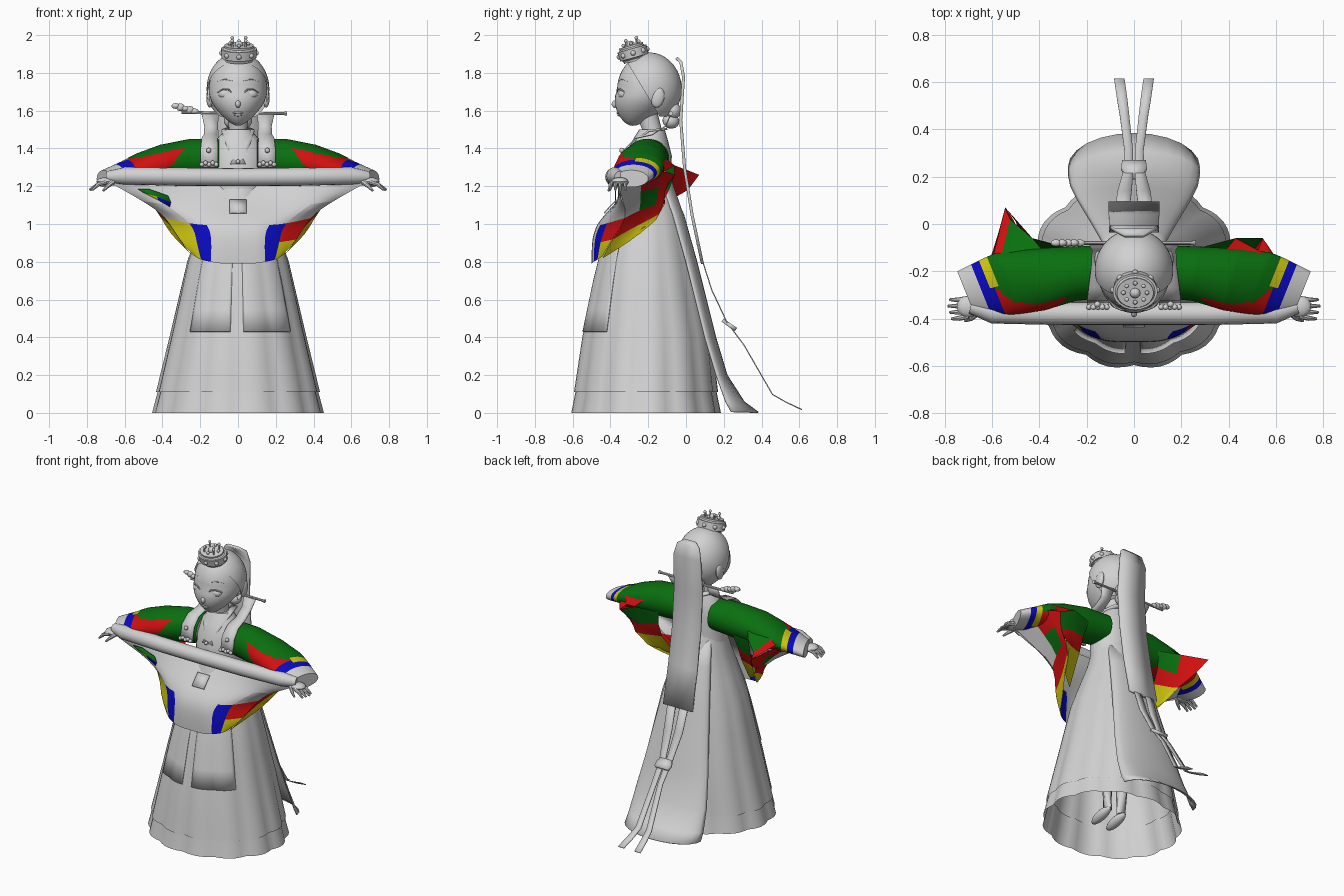
import bpy, bmesh, math
from mathutils import Vector, Matrix

if bpy.data.objects.get("Cube"):
    bpy.data.objects.remove(bpy.data.objects["Cube"])


def material(name, rgb):
    m = bpy.data.materials.new(name)
    m.use_nodes = True
    m.diffuse_color = (*rgb, 1)
    m.node_tree.nodes["Principled BSDF"].inputs["Base Color"].default_value = (*rgb, 1)
    return m


MATS = [material("plain_grey", (.64, .64, .64)), material("green_silk", (.003, .16, .005)),
        material("red_silk", (.64, .005, .005)), material("yellow_silk", (.64, .58, .005)),
        material("blue_silk", (.003, .003, .55))]


def finish(name, bm):
    bmesh.ops.recalc_face_normals(bm, faces=bm.faces)
    me = bpy.data.meshes.new(name)
    for m in MATS:
        me.materials.append(m)
    bm.to_mesh(me)
    bm.free()
    me.shade_smooth()
    me.set_sharp_from_angle(angle=math.radians(40))
    ob = bpy.data.objects.new(name, me)
    bpy.context.collection.objects.link(ob)
    return ob


def loft(name, rows, closed=True, caps=False, colours=None, soft=0, thick=0):
    """Skin rows of points; colours gives one material letter per cell."""
    bm = bmesh.new()
    vs = [[bm.verts.new(p) for p in row] for row in rows]
    n = len(rows[0])
    for i in range(len(rows) - 1):
        for j in range(n if closed else n - 1):
            k = (j + 1) % n
            f = bm.faces.new((vs[i][j], vs[i][k], vs[i + 1][k], vs[i + 1][j]))
            if colours:
                f.material_index = "wgryb".index(colours[i][j])
    if caps:
        bm.faces.new(vs[0])
        bm.faces.new(vs[-1])
    ob = finish(name, bm)
    if soft:
        mod = ob.modifiers.new("soften", "SUBSURF")
        mod.levels = mod.render_levels = soft
        mod.boundary_smooth = "PRESERVE_CORNERS"
    if thick:
        ob.modifiers.new("thickness", "SOLIDIFY").thickness = thick
    return ob


def flip(rows, s):
    return [[(s * x, y, z) for x, y, z in r] for r in rows]


def ring(c, rx, ry, z, n=24):
    return [(rx * math.cos(t), c + ry * math.sin(t), z)
            for t in (math.tau * i / n for i in range(n))]


def tube(name, path, radii, n=10):
    path = [Vector(p) for p in path]
    rows = []
    for i, p in enumerate(path):
        d = (path[min(i + 1, len(path) - 1)] - path[max(i - 1, 0)]).normalized()
        side = d.cross(Vector((0, 0, 1)))
        side = side.normalized() if side.length > .01 else Vector((1, 0, 0))
        up = side.cross(d)
        rows.append([p + radii[i] * (side * math.cos(t) + up * math.sin(t))
                     for t in (math.tau * k / n for k in range(n))])
    return loft(name, rows, caps=True)


def ball(name, loc, size, tilt=0, shape=None, cuts=(), seg=24):
    bm = bmesh.new()
    bmesh.ops.create_uvsphere(bm, u_segments=seg, v_segments=seg // 2, radius=1)
    if shape:
        for v in bm.verts:
            shape(v.co)
    bm.transform(Matrix.Translation(loc) @ Matrix.Rotation(tilt, 4, "X") @ Matrix.Diagonal((*size, 1)))
    for point, normal in cuts:
        bmesh.ops.bisect_plane(bm, geom=bm.verts[:] + bm.edges[:] + bm.faces[:], plane_co=point,
                               plane_no=normal, clear_inner=True)
    return finish(name, bm)


def strip(name, path, widths, x=None, thick=.006):
    """Ribbon running along (y, z) points, centred on x values."""
    x = x or [0] * len(path)
    return loft(name, [[(c + k * w, y, z) for k in (-1, 0, 1)]
                       for (y, z), w, c in zip(path, widths, x)], closed=False, thick=thick)


def lerp_table(table, t):
    for a, b in zip(table, table[1:]):
        if (t - a[0]) * (t - b[0]) <= 0:
            k = (t - a[0]) / (b[0] - a[0])
            return [p + (q - p) * k for p, q in zip(a, b)]
    return table[-1]


# Skirt: height, half width, half depth, centre, with scalloped pleats
SKIRT = [(1.3, .12, .1, -.2), (1.1, .165, .17, -.2), (.8, .27, .26, -.21),
         (.4, .365, .345, -.21), (.11, .437, .385, -.215), (0, .458, .4, -.215)]


def skirt_point(a, z, grow=1):
    _, rx, ry, c = lerp_table(SKIRT, z)
    r = grow * (1 - .045 * (1 - z / 1.3) * (1 - abs(math.sin(a * 6.5))))
    return (rx * r * math.sin(a), c - ry * r * math.cos(a), z)


around = [math.tau * i / 78 for i in range(78)]
loft("overskirt", [[skirt_point(a, z) for a in around] for z in (1.3, 1.2, 1.1, .95, .8, .6, .4, .25, .11)])
loft("underskirt", [[skirt_point(a, z, .98 if z else 1) for a in around] for z in (.2, .11, 0)])

# Two apron panels lying on the skirt front
for name, a0, a1 in (("right_apron", -.78, -.11), ("left_apron", .08, .9)):
    loft(name, [[skirt_point(a0 + (a1 - a0) * i / 16, z, 1.015) for i in range(17)]
                for z in (1, .85, .7, .55, .43)], closed=False, thick=.004)

# Train spreading behind
train = []
for z, w, edge, mid in ((1.25, .1, -.14, -.1), (1.05, .14, -.07, -.01), (.8, .18, 0, .06), (.4, .24, .1, .16),
                        (.2, .27, .16, .22), (.06, .28, .21, .31), (.005, .28, .24, .385)):
    train.append([(w * math.sin(t), edge + (mid - edge) * math.cos(t), z)
                  for t in (math.pi * (i / 12 - .5) for i in range(13))])
loft("train", train, closed=False, thick=.006)

# Body, neck and crossed collar
loft("bodice", [ring(c, w, d, z) for z, w, d, c in
                ((1.15, .15, .14, -.2), (1.25, .145, .13, -.21), (1.36, .15, .125, -.2),
                 (1.44, .12, .095, -.19), (1.5, .068, .068, -.18))], caps=True)
tube("neck", [(0, -.17, 1.42), (0, -.18, 1.5), (0, -.21, 1.6)], [.06, .05, .055], n=16)
for s in (-1, 1):
    strip("collar_band", [(-.1, 1.51), (-.2, 1.5), (-.285, 1.43), (-.335, 1.32)], [.02, .02, .025, .03],
          [s * .045, s * .068, s * .04, -s * .01], .012)
ball("button", (0, -.345, 1.33), (.012,) * 3, seg=12)


# Head, narrowing to a chin set forward
def chin(co):
    t = max(0, -co.z)
    co.x *= 1 - .42 * t * t
    co.y = co.y * (1 - .35 * t * t) - .5 * t


ball("head", (0, -.2, 1.71), (.155, .165, .19), shape=chin, seg=40)
ball("hair", (0, -.195, 1.715), (.166, .172, .193), seg=48,
     cuts=(((0, -.17, 1.62), (0, 1, .6)), ((0, 0, 1.57), (0, 0, 1))))
ball("nose", (0, -.376, 1.635), (.014, .018, .02), seg=12)
ball("upper_lip", (0, -.36, 1.588), (.03, .008, .006), seg=12)
ball("lower_lip", (0, -.355, 1.577), (.022, .009, .007), seg=12)
for s in (-1, 1):
    ball("eye", (s * .066, -.328, 1.688), (.038, .03, .028), seg=20)
    tube("eyelid", [(s * .028, -.36, 1.69), (s * .05, -.364, 1.712), (s * .08, -.351, 1.714), (s * .108, -.322, 1.697)],
         [.003, .005, .005, .003], n=6)
    tube("eyebrow", [(s * .03, -.354, 1.757), (s * .07, -.338, 1.768), (s * .11, -.307, 1.755)],
         [.003, .004, .002], n=6)
    ball("ear", (s * .15, -.15, 1.67), (.018, .036, .055), -.2, seg=16)
    ball("bun_lobe", (s * .035, -.07, 1.6), (.05, .045, .045), .4, seg=16)
    ball("bun_coil", (s * .03, -.08, 1.545), (.045, .045, .04), -.3, seg=16)

# Crown, tilted forward, with beads and sprigs
bm = bmesh.new()
bmesh.ops.create_cone(bm, cap_ends=True, segments=24, radius1=.092, radius2=.096, depth=.085)
bmesh.ops.bevel(bm, geom=[e for e in bm.edges if abs(e.verts[0].co.z - e.verts[1].co.z) < .01],
                offset=.018, segments=3, affect="EDGES")
tip = Matrix.Translation((.005, -.28, 1.905)) @ Matrix.Rotation(.28, 4, "X")
bm.transform(tip @ Matrix.Diagonal((1, .84, 1, 1)))
finish("crown", bm)
for i in range(8):
    a = math.tau * i / 8
    x, y = math.cos(a), math.sin(a)
    ball("crown_side_bead", tip @ Vector((.091 * x, .076 * y, 0)), (.014,) * 3, seg=12)
    base = tip @ Vector((.05 * x, .042 * y, .04))
    top = base + Vector((0, 0, .012 + .022 * (i % 2)))
    tube("crown_sprig", [base, top], [.006, .004], n=6)
    ball("crown_bead", top, (.01,) * 3, seg=10)
ball("crown_top_bead", tip @ Vector((0, 0, .045)), (.022,) * 3, seg=12)

# Long hairpin with an ornate end, and ribbons hung over the shoulders
tube("hairpin", [(-.3, -.08, 1.59), (.24, -.08, 1.585), (.26, -.08, 1.585)], [.008, .008, .012], n=8)
for i in range(5):
    ball("hairpin_ornament", (-.33 + i * .025, -.08, 1.625 - i * .007), (.024, .016, .015 + .006 * (i % 2)), seg=10)
for s in (-1, 1):
    strip("shoulder_ribbon", [(-.08, 1.59), (-.11, 1.52), (-.18, 1.475), (-.27, 1.455), (-.325, 1.4), (-.345, 1.3)],
          [.046, .036, .036, .042, .046, .046], [s * c for c in (.148, .142, .145, .15, .152, .152)])
    for i in range(5):
        ball("ribbon_ornament", (s * (.115 + i * .019), -.352, 1.315 + .008 * (i % 2)), (.013,) * 3, seg=10)
    ball("ribbon_stud", (s * .155, -.34, 1.39), (.014,) * 3, seg=10)

# Wide back ribbon and its long tails
strip("back_ribbon", [(-.045, 1.885), (-.02, 1.86), (-.005, 1.78), (-.02, 1.55), (0, 1.3), (.04, 1.05), (.095, .79)],
      [.04, .08, .1, .105, .105, .107, .108], thick=.016)
for s in (-1, 1):
    strip("ribbon_tail", [(.06, .9), (.14, .65), (.22, .48), (.31, .36), (.46, .1), (.53, .06), (.615, .02)],
          [.03, .03, .022, .018, .02, .022, .022], [s * c for c in (.05, .04, .025, .022, .04, .05, .062)])
strip("tail_knot", [(.2, .5), (.24, .47), (.27, .45)], [.03, .055, .05], thick=.02)

# Front drape between the sleeves: left half mirrored into full rows
half = [[(0, -.3, 1.2), (.15, -.31, 1.2), (.3, -.33, 1.2), (.5, -.36, 1.21), (.68, -.37, 1.22)],
        [(0, -.38, 1.1), (.13, -.38, 1.1), (.27, -.37, 1.1), (.4, -.36, 1.1), (.5, -.34, 1.12)],
        [(0, -.48, 1), (.1, -.48, 1), (.14, -.47, .99), (.22, -.44, 1), (.38, -.3, 1.04)],
        [(0, -.5, .9), (.1, -.5, .9), (.13, -.49, .9), (.22, -.46, .9), (.31, -.4, .91)],
        [(0, -.5, .79), (.1, -.5, .79), (.14, -.49, .8), (.2, -.47, .81), (.23, -.44, .83)]]
loft("front_drape", [[(-x, y, z) for x, y, z in reversed(r[1:])] + r for r in half],
     closed=False, colours=["w" * 8, "w" * 8, "ybwwwwbr", "ybwwwwby"], soft=2)
strip("front_tab", [(-.37, 1.13), (-.4, 1.1), (-.435, 1.06)], [.045] * 3, thick=.006)
patch = [[(-.53, 1.185), (-.47, 1.185), (-.37, 1.15)], [(-.5, 1.165), (-.43, 1.145), (-.355, 1.115)],
         [(-.47, 1.15), (-.42, 1.125), (-.36, 1.09)]]
loft("drape_lining", [[(x, -.377, z) for x, z in r] for r in patch], closed=False, colours=["gg", "yb"], thick=.006)
tube("drape_roll", [(-.69, -.35, 1.25), (-.6, -.375, 1.255), (-.3, -.38, 1.25), (0, -.38, 1.248),
                    (.3, -.38, 1.25), (.6, -.375, 1.255), (.69, -.35, 1.25)],
     [.03, .046, .048, .048, .048, .046, .03], n=16)

# Sleeves: distance along the arm, y, z, half depth, half height
ARM = [(.1, -.2, 1.35, .11, .1), (.25, -.21, 1.34, .115, .11), (.4, -.235, 1.32, .13, .1),
       (.52, -.25, 1.295, .13, .08), (.6, -.27, 1.275, .12, .06), (.72, -.29, 1.24, .09, .045)]


def sleeve_colour(d, y, z):
    if d > .65:
        return "w"
    if d > .61 or (d > .59 and y < -.26):
        return "b"
    if d > .575 and y > -.26:
        return "y"
    if y < -.27:
        return "r" if d > .28 + (1.41 - z) and z < 1.41 - (d - .28) * .2 else "g"
    return "r" if d > .3 and z < 1.27 else "g"


stations, paints = [], []
for i in range(63):
    d, y0, z0, ry, rz = lerp_table(ARM, .1 + .01 * i)
    slant = .4 * min(1, max(0, (d - .15) / .4))
    section = [(y0 + ry * math.cos(t), z0 + rz * math.sin(t)) for t in (math.tau * k / 64 for k in range(64))]
    stations.append([(d + slant * (y + .27), y, z) for y, z in section])
    paints.append([sleeve_colour(d + .005, y, z) for y, z in section])

for s, back, top_paint, rear_paint in ((-1, .07, "rg", ["rg", "rr", "yy"]), (1, -.06, "rr", ["gg", "rr", "yy"])):
    loft("sleeve", flip(stations, s), caps=True, colours=paints)
    corner = (.545, back, 1.26)
    side = [[(.67, -.36, 1.23), (.65, -.22, 1.26), (.6, -.14, 1.29), corner],
            [(.5, -.34, 1.12), (.52, -.25, 1.18), (.53, -.12, 1.2), (.5, back - .06, 1.18)],
            [(.38, -.3, 1.04), (.42, -.24, 1.07), (.45, -.15, 1.1), (.46, -.11, 1.11)],
            [(.31, -.4, .91), (.33, -.3, .97), (.38, -.2, 1.02), (.41, -.15, 1.045)],
            [(.23, -.44, .82), (.29, -.34, .88), (.36, -.24, .95), (.4, -.16, 1.02)]]
    loft("sleeve_bag_side", flip(side, s), closed=False, colours=["wrr", "wgr", "rrr", "yyy"], soft=1)
    rear = [[corner, (.43, -.06, 1.31), (.28, -.1, 1.3)],
            [side[1][3], (.42, -.09, 1.18), (.3, -.13, 1.2)],
            [side[2][3], (.41, -.13, 1.1), (.3, -.17, 1.1)],
            [side[4][3], (.36, -.24, .97), (.27, -.3, .92)]]
    loft("sleeve_bag_back", flip(rear, s), closed=False, colours=rear_paint)
    crown_rows = [[(.6, -.15, 1.3), (.56, -.13, 1.33), (.38, -.12, 1.36)],
                  [corner, (.525, back - .05, 1.28), (.43, -.06, 1.31)]]
    loft("sleeve_bag_top", flip(crown_rows, s), closed=False, colours=[top_paint])
    # Hand
    ball("palm", (s * .7, -.35, 1.225), (.05, .045, .022), seg=16)
    for i in range(4):
        y = -.315 - i * .025
        tube("finger", [(s * .7, y, 1.222), (s * .74, y * 1.03 + .003, 1.21), (s * (.787 - .008 * abs(i - 1)), y * 1.08 + .02, 1.18)],
             [.012, .011, .006], n=8)
    tube("thumb", [(s * .66, -.375, 1.225), (s * .69, -.4, 1.2), (s * .715, -.41, 1.175)], [.014, .011, .006], n=8)
    # Leg and foot under the skirt
    tube("leg", [(s * .06, -.2, .7), (s * .06, -.19, .3), (s * .055, -.19, .08)], [.055, .04, .028], n=12)
    ball("foot", (s * .06, -.245, .06), (.034, .09, .03), .25, seg=16)
